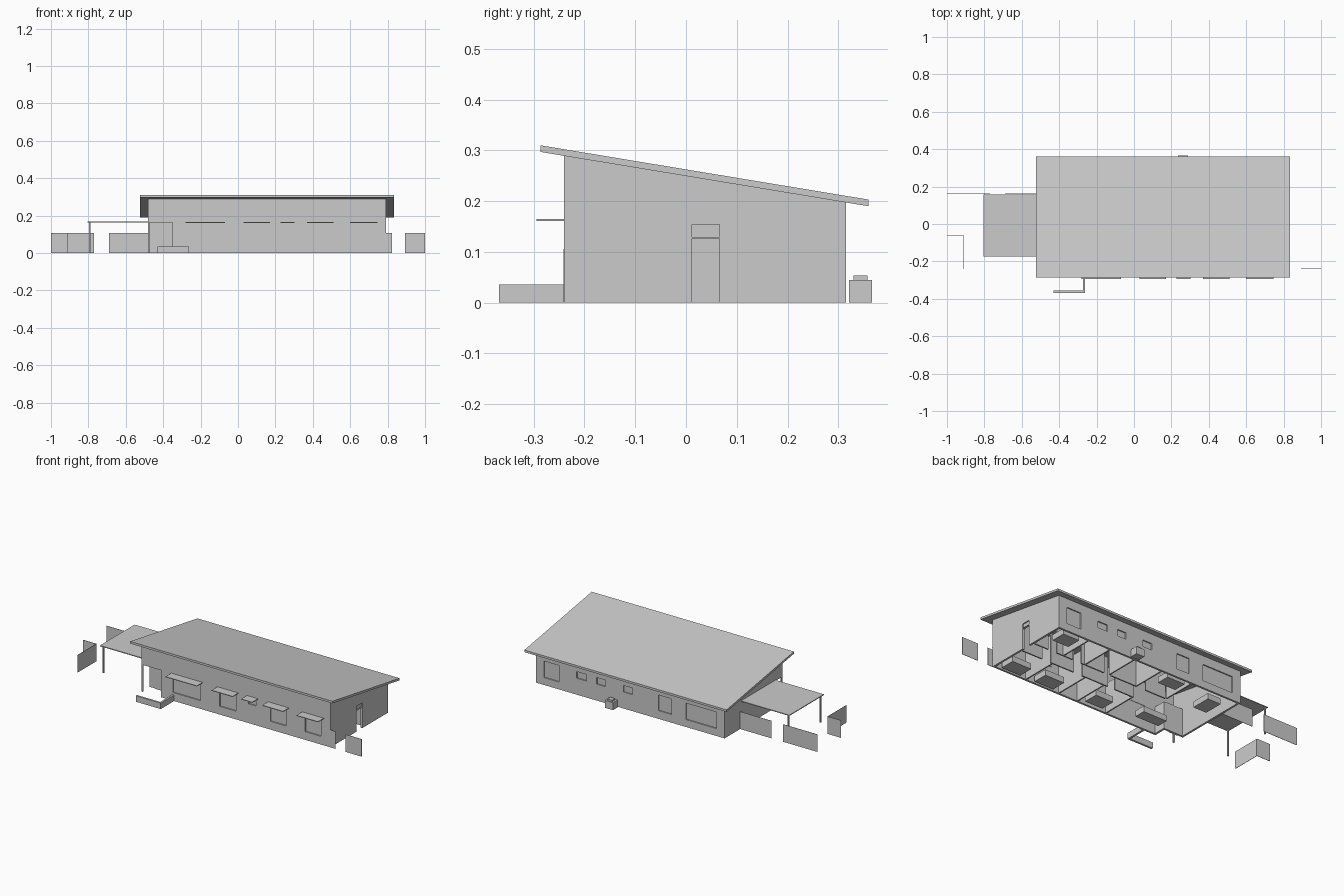
import bpy, bmesh


def make(name, bm):
    bmesh.ops.recalc_face_normals(bm, faces=bm.faces)
    me = bpy.data.meshes.new(name)
    bm.to_mesh(me)
    bm.free()
    ob = bpy.data.objects.new(name, me)
    bpy.context.collection.objects.link(ob)
    return ob


def add_box(bm, x0, x1, y0, y1, z0, z1):
    vs = bmesh.ops.create_cube(bm, size=1)["verts"]
    for v in vs:
        v.co = (x1 if v.co.x > 0 else x0, y1 if v.co.y > 0 else y0, z1 if v.co.z > 0 else z0)


def boxes(name, *specs):
    bm = bmesh.new()
    for s in specs:
        add_box(bm, *s)
    return make(name, bm)


def prism(name, profile, x0, x1):
    # extrude a y-z profile along x
    bm = bmesh.new()
    f = bm.faces.new([bm.verts.new((x0, y, z)) for y, z in profile])
    ext = bmesh.ops.extrude_face_region(bm, geom=[f])["geom"]
    bmesh.ops.translate(bm, vec=(x1 - x0, 0, 0),
                        verts=[g for g in ext if isinstance(g, bmesh.types.BMVert)])
    return make(name, bm)


def cut(ob, cutter):
    m = ob.modifiers.new("cut", "BOOLEAN")
    m.operation, m.solver, m.object = "DIFFERENCE", "EXACT", cutter
    cutter.hide_render = True
    cutter.display_type = "WIRE"


L, R, F, B, T = -0.48, 0.79, -0.24, 0.315, 0.012   # wall faces, thickness


def under(y):
    # height of the roof underside
    return 0.297 + (y + 0.287) * (0.19 - 0.297) / 0.647


# mono-pitch roof
prism("roof", [(-0.287, 0.297), (0.36, 0.19), (0.36, 0.203), (-0.287, 0.31)], -0.525, 0.835)

# outer wall shell
walls = prism("outer_walls", [(F, 0), (B, 0), (B, under(B)), (F, under(F))], L, R)
cut(walls, prism("inside_cutter", [(F + T, -0.1), (B - T, -0.1), (B - T, 0.5), (F + T, 0.5)], L + T, R - T))

# window openings: x0, x1, z0, z1
front = [(-0.27, -0.085, 0.05, 0.145), (0.045, 0.155, 0.05, 0.145), (0.24, 0.29, 0.117, 0.145),
         (0.385, 0.49, 0.05, 0.145), (0.62, 0.725, 0.05, 0.145)]
back = [(-0.425, -0.22, 0.045, 0.145), (-0.122, -0.035, 0.05, 0.145), (0.14, 0.20, 0.10, 0.14),
        (0.32, 0.38, 0.10, 0.14), (0.45, 0.515, 0.10, 0.14), (0.635, 0.735, 0.045, 0.145)]
DOOR = (0.012, 0.066)
holes = [(a, b, F - 0.02, F + 0.03, c, d) for a, b, c, d in front]
holes += [(a, b, B - 0.03, B + 0.02, c, d) for a, b, c, d in back]
holes += [(R - 0.03, R + 0.02, *DOOR, -0.05, 0.126), (R - 0.03, R + 0.02, *DOOR, 0.129, 0.154),
          (L - 0.05, -0.35, F - 0.05, -0.165, -0.05, 0.165)]     # corner porch
cut(walls, boxes("openings_cutter", *holes))

# recessed glass panes
boxes("front_window_panes", *[(a, b, F + 0.007, F + 0.010, c, d) for a, b, c, d in front])
boxes("back_window_panes", *[(a, b, B - 0.010, B - 0.007, c, d) for a, b, c, d in back])
boxes("side_door_transom", (R - 0.010, R - 0.007, *DOOR, 0.129, 0.154))

# awnings over the front windows
boxes("window_awnings", *[(a, b, -0.295, F, 0.161, 0.165) for a, b in
      [(-0.28, -0.07), (0.03, 0.17), (0.228, 0.302), (0.37, 0.51), (0.60, 0.745)]])

# porch recess walls, soffit and corner post
boxes("porch_walls", (L, -0.35, -0.165, -0.153, 0, 0.165), (-0.35, -0.338, F, -0.153, 0, 0.165))
boxes("porch_door", (-0.44, -0.385, -0.169, -0.165, 0, 0.126))
boxes("porch_soffit", (L, -0.35, F + 0.001, -0.153, 0.163, 0.167))
boxes("porch_post", (L, L + 0.008, F, F + 0.008, 0, 0.165))

# carport
boxes("carport_roof", (-0.805, L, -0.175, 0.157, 0.163, 0.168))
boxes("carport_posts", *[(-0.797, -0.788, y - 0.0045, y + 0.0045, 0, 0.163) for y in (-0.16, 0.148)])

# low L-shaped garden wall
boxes("garden_wall", (-0.43, -0.262, -0.368, -0.356, 0, 0.036), (-0.274, -0.262, -0.356, F, 0, 0.036))

# thin boundary fence panels
H, t = 0.106, 0.001
boxes("fence_panels",
      (R, 0.823, F - t, F + t, 0, H), (0.893, 1.0, F - t, F + t, 0, H),
      (-0.69, L, 0.165 - t, 0.165 + t, 0, H), (-1.0, -0.77, 0.165 - t, 0.165 + t, 0, H),
      (-1.0, -0.912, -0.06 - t, -0.06 + t, 0, H), (-0.912, -0.91, F, -0.06 - t, 0, H))

# service unit behind the house
boxes("service_unit", (0.235, 0.29, 0.321, 0.366, 0, 0.045))
boxes("service_unit_lid", (0.247, 0.278, 0.33, 0.358, 0.045, 0.054))

# interior partitions: corridor walls with door gaps, then cross walls
PH, p = 0.18, 0.008
corridor = [(y, a, b) for y, spans in
            ((-0.01, [(0.0, 0.13), (0.18, 0.36), (0.42, 0.58), (0.64, 0.778)]),
             (0.09, [(-0.14, 0.0), (0.06, 0.24), (0.29, 0.45), (0.51, 0.62), (0.68, 0.778)])) for _, a, b in [(0, *s) for s in spans]]
boxes("corridor_walls", *[(a, b, y, y + p, 0, PH) for y, a, b in corridor])
boxes("front_cross_walls", *[(x, x + p, F + T, -0.01, 0, PH) for x in (0.0, 0.2, 0.33, 0.56)])
boxes("back_cross_walls", *[(x, x + p, 0.09 + p, B - T, 0, PH) for x in (-0.15, 0.06, 0.25, 0.42, 0.57)])

# low furniture: x, y, width, depth
for i, (x, y, w, d) in enumerate([(0.68, -0.17, 0.13, 0.09), (0.45, -0.17, 0.13, 0.09),
                                  (0.11, -0.16, 0.12, 0.09), (0.67, 0.23, 0.11, 0.09),
                                  (-0.22, -0.12, 0.16, 0.07), (-0.36, 0.18, 0.09, 0.12),
                                  (-0.06, 0.24, 0.12, 0.08)]):
    boxes(f"furniture_block_{i + 1}", (x - w / 2, x + w / 2, y - d / 2, y + d / 2, 0.0, 0.035))
